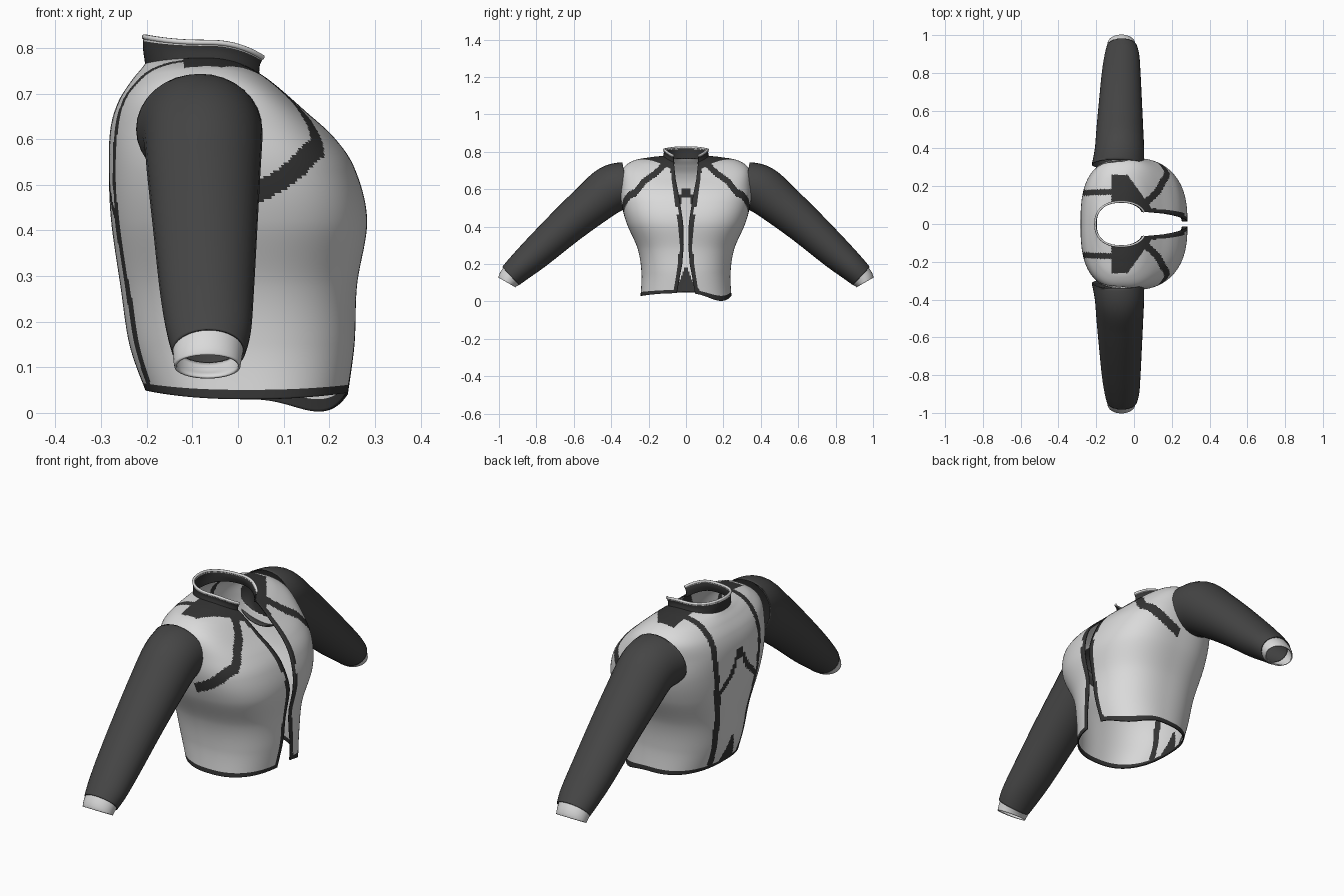
import bpy, bmesh, math
from mathutils import Vector

cube = bpy.data.objects.get("Cube")
if cube:
    bpy.data.objects.remove(cube, do_unlink=True)


def make_material(name, value):
    mat = bpy.data.materials.new(name)
    mat.use_nodes = True
    color = (value, value, value, 1)
    mat.diffuse_color = color
    bsdf = mat.node_tree.nodes["Principled BSDF"]
    bsdf.inputs["Base Color"].default_value = color
    bsdf.inputs["Roughness"].default_value = 0.8
    return mat


MATERIALS = [make_material("light_grey", 0.7),
             make_material("charcoal", 0.06),
             make_material("dark_trim", 0.035)]
LIGHT, CHARCOAL, TRIM = range(3)


def spline(rows, v):
    """Smoothly interpolate a list of tuples at fractional index v."""
    i = min(int(v), len(rows) - 2)
    t = v - i
    last = len(rows) - 1
    quad = zip(*(rows[max(0, min(last, i + k))] for k in (-1, 0, 1, 2)))
    return [b + t / 2 * (c - a + t * (2*a - 5*b + 4*c - d + t * (3*(b - c) + d - a)))
            for a, b, c, d in quad]


def lerp_table(table, z):
    for (z0, g0), (z1, g1) in zip(table, table[1:]):
        if z <= z1:
            return g0 + (g1 - g0) * max(0, (z - z0) / (z1 - z0))
    return table[-1][1]


def surface(name, point, nu, nv, closed, rule, thickness, keep=None):
    """Grid from point(u, v); rule(center, u, v) picks each face's material."""
    bm = bmesh.new()
    cols = nu if closed else nu + 1
    grid = [[bm.verts.new(point(i / nu, j / nv)) for i in range(cols)]
            for j in range(nv + 1)]
    for j in range(nv):
        for i in range(nu):
            k = (i + 1) % cols
            face = bm.faces.new((grid[j][i], grid[j][k], grid[j+1][k], grid[j+1][i]))
            face.smooth = True
            c = face.calc_center_median()
            face.material_index = rule(c, (i + 0.5) / nu, (j + 0.5) / nv)
    if keep:
        gone = [f for f in bm.faces if not keep(f.calc_center_median())]
        bmesh.ops.delete(bm, geom=gone, context='FACES')
    bmesh.ops.recalc_face_normals(bm, faces=bm.faces)
    mesh = bpy.data.meshes.new(name)
    bm.to_mesh(mesh)
    bm.free()
    for mat in MATERIALS:
        mesh.materials.append(mat)
    obj = bpy.data.objects.new(name, mesh)
    bpy.context.collection.objects.link(obj)
    solid = obj.modifiers.new("cloth_thickness", 'SOLIDIFY')
    solid.thickness = thickness
    solid.offset = 0


# Half width of the front opening by height
OPENING = [(0.04, 0.05), (0.2, 0.02), (0.3, 0.012), (0.42, 0.015),
           (0.55, 0.035), (0.65, 0.055), (0.74, 0.065)]

# Rings: front z, side z, back z, front x, back x, half width, squareness
BODY = [(.045, .03, .05, .24, -.20, .24, 2.4),
        (.15, .15, .15, .253, -.235, .235, 2.4),
        (.28, .28, .28, .258, -.255, .255, 2.5),
        (.42, .42, .42, .28, -.275, .315, 2.7),
        (.53, .53, .53, .255, -.28, .343, 2.8),
        (.60, .62, .62, .21, -.277, .346, 2.7),
        (.66, .705, .68, .145, -.26, .336, 2.6),
        (.70, .75, .725, .10, -.232, .28, 2.4),
        (.725, .768, .752, .07, -.21, .19, 2.3),
        (.735, .775, .765, .055, -.20, .122, 2.3)]
COLLAR = [(.725, .768, .762, .057, -.20, .123, 2.3),
          (.75, .792, .797, .062, -.205, .116, 2.3),
          (.768, .812, .824, .07, -.205, .118, 2.3)]


def wrap(rings):
    """Open ring around the torso, from one front edge to the other."""
    def point(u, v):
        level = v * (len(rings) - 1)
        zf, zs, zb, xf, xb, hw, n = spline(rings, level)
        s = 2 * u - 1
        start = math.asin((lerp_table(OPENING, zf) / hw) ** (n / 2))
        a = math.pi - abs(s) * (math.pi - start)
        ca, sa = math.cos(a), max(0, math.sin(a))
        x = (xf + xb) / 2 + (xf - xb) / 2 * math.copysign(abs(ca) ** (2 / n), ca)
        y = math.copysign(hw * sa ** (2 / n), s)
        z = (zf if ca > 0 else zb) * ca * ca + zs * sa * sa
        if rings is BODY and ca > 0 and s > 0:   # dipping hem on one side
            z -= 0.034 * math.sin(2 * a) ** 2 * max(0, 1 - level)
        return x, y, z
    return point


# Trim lines as (distance from centre, height); the armpit one as (x, height)
CHEST_SEAM = [(.11, .735), (.166, .68), (.224, .64), (.275, .575)]
ARMPIT_SEAM = [(.16, .572), (.13, .54), (.09, .508), (.02, .474)]
BACK_SEAM = [(.17, .775), (.165, .70), (.165, .6), (.15, .45), (.115, .3), (.10, .04)]
CHEVRON = [(0, .6), (.06, .5), (.15, .42)]


def near(line, across, z, width):
    p = Vector((across, z))
    for a, b in zip(line, line[1:]):
        a, b = Vector(a), Vector(b)
        t = max(0, min(1, (p - a).dot(b - a) / (b - a).length_squared))
        if (p - a.lerp(b, t)).length < width:
            return True
    return False


def body_rule(c, u, v):
    x, y, z = c.x, abs(c.y), c.z
    hem = v < 0.026
    if x > 0:
        band = (y - lerp_table(OPENING, z) < 0.022
                or near(CHEST_SEAM, y, z, 0.016)
                or (y > 0.2 and near(ARMPIT_SEAM, x, z, 0.023)))
    else:
        band = x < -0.1 and (near(BACK_SEAM, y, z, 0.015)
                             or near(CHEVRON, y, z, 0.013)
                             or (z < 0.2 and y < 0.38 * (0.2 - z)))
    yoke = z > 0.7 and -0.12 < x < 0.05 - 0.7 * (y - 0.14) and y < 0.26
    return TRIM if hem or band or yoke else LIGHT


def outside_armhole(c):
    return abs(c.y) < 0.3 or ((c.x + .085) / .11) ** 2 + ((c.z - .622) / .095) ** 2 > 1


# Torso and collar
surface("jacket_body", wrap(BODY), 240, 150, False, body_rule, 0.006, outside_armhole)
surface("collar", wrap(COLLAR), 96, 14, False,
        lambda c, u, v: LIGHT if v > 0.8 else TRIM, 0.006)

# Piping along the collar top
curve = bpy.data.curves.new("collar_piping", 'CURVE')
curve.dimensions = '3D'
curve.bevel_depth = 0.006
curve.bevel_resolution = 2
curve.use_fill_caps = True
path = curve.splines.new('POLY')
path.points.add(48)
edge = wrap(COLLAR)
for i, p in enumerate(path.points):
    p.co = (*edge(i / 48, 1), 1)
curve.materials.append(MATERIALS[LIGHT])
piping = bpy.data.objects.new("collar_piping", curve)
bpy.context.collection.objects.link(piping)

# Sleeve rings: y, z, x centre, x half width, half thickness
SLEEVE = [(.315, .622, -.085, .136, .122),
          (.40, .60, -.077, .128, .125),
          (.51, .515, -.075, .121, .113),
          (.64, .405, -.072, .112, .10),
          (.80, .26, -.068, .100, .085),
          (.89, .18, -.064, .090, .072),
          (.937, .136, -.064, .078, .064)]
CUFF = [(.92, .15, -.065, .076, .062),
        (.945, .122, -.067, .073, .057),
        (.957, .102, -.067, .070, .050)]


def tube(rings, side):
    def point(u, v):
        level = v * (len(rings) - 1)
        y, z, cx, hx, r = spline(rings, level)
        lo = spline(rings, max(0, level - 0.05))
        hi = spline(rings, min(len(rings) - 1, level + 0.05))
        along = Vector((hi[0] - lo[0], hi[1] - lo[1])).normalized()
        a = math.tau * u
        lift = r * math.sin(a)
        return cx + hx * math.cos(a), side * (y - along.y * lift), z + along.x * lift
    return point


# Sleeves and cuffs on both sides
for label, side in (("left", 1), ("right", -1)):
    surface(label + "_sleeve", tube(SLEEVE, side), 32, 36, True,
            lambda c, u, v: CHARCOAL, 0.005)
    surface(label + "_cuff", tube(CUFF, side), 32, 6, True,
            lambda c, u, v: LIGHT, 0.005)
